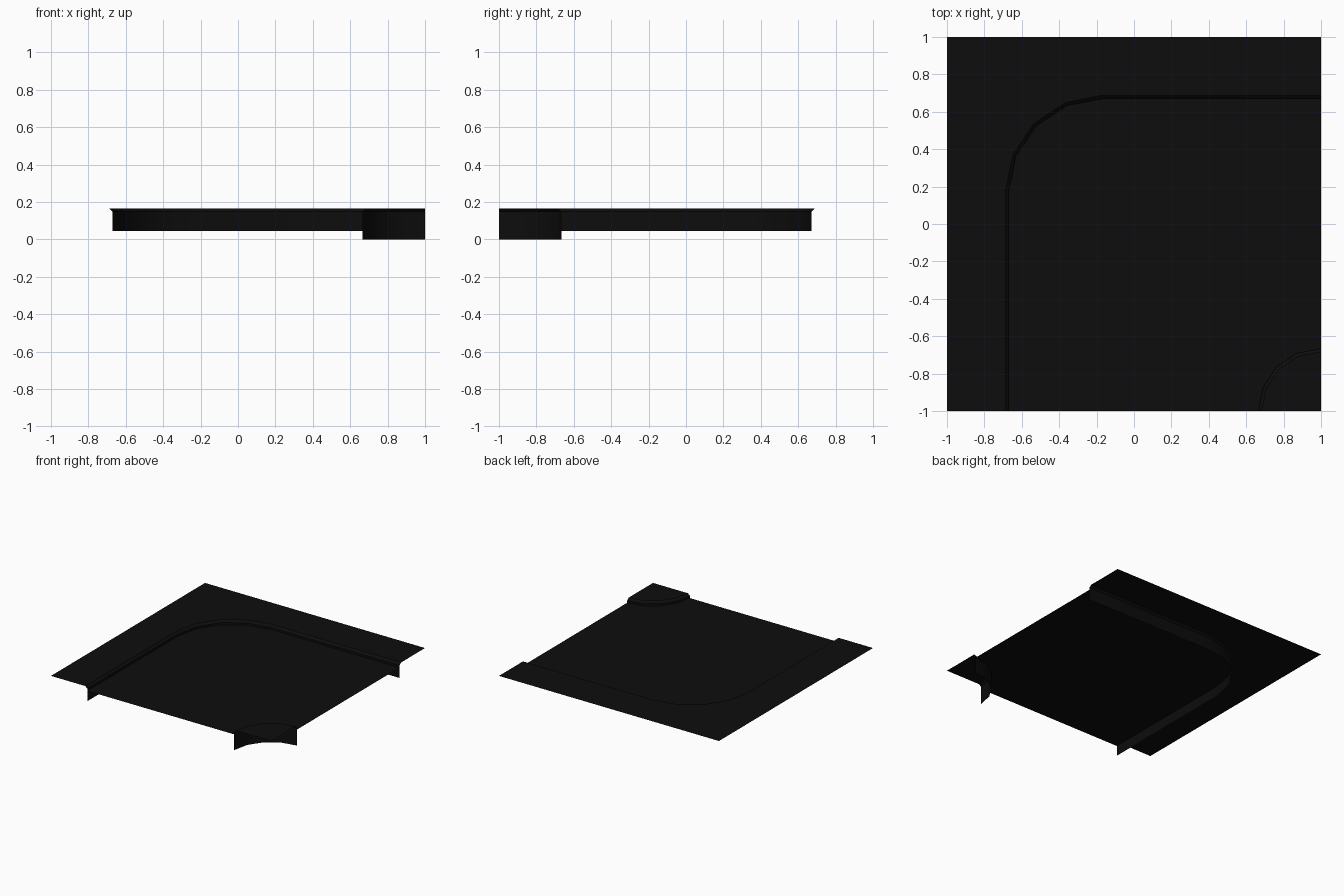
import bpy, bmesh
from math import sin, cos, pi

if "Cube" in bpy.data.objects:
    bpy.data.objects.remove(bpy.data.objects["Cube"])

TOP, BEVEL_Z, ROAD = 0.165, 0.148, 0.13
LIP = 0.018

asphalt = bpy.data.materials.new("dark_paving")
asphalt.diffuse_color = (0.004, 0.004, 0.004, 1)
asphalt.use_nodes = True
asphalt.node_tree.nodes["Principled BSDF"].inputs["Base Color"].default_value = asphalt.diffuse_color


def arc(cx, cy, r, n=4):
    """Quarter arc from the -x side to the +y side."""
    return [(cx - r * cos(pi / 2 * i / n), cy + r * sin(pi / 2 * i / n))
            for i in range(n + 1)]


def outer_path(offset=0):
    """Road's outer edge: straight, quarter turn, straight."""
    e = 0.67 + offset
    return [(-e, -1)] + arc(-0.17, 0.17, 0.5 + offset) + [(1, e)]


def inner_path(offset=0):
    """Road's inside corner edge."""
    return arc(1, -1, 0.335 - offset)


def finish(name, bm):
    me = bpy.data.meshes.new(name)
    bm.to_mesh(me)
    bm.free()
    ob = bpy.data.objects.new(name, me)
    bpy.context.collection.objects.link(ob)
    me.materials.append(asphalt)
    return ob


def sheet(name, pts, z):
    """Thin flat slab surface facing up."""
    bm = bmesh.new()
    f = bm.faces.new([bm.verts.new((x, y, z)) for x, y in pts])
    f.normal_update()
    if f.normal.z < 0:
        f.normal_flip()
    bmesh.ops.triangulate(bm, faces=[f])
    return finish(name, bm)


def kerb(name, path, bottom, flip):
    """Upright kerb face with a small sloped lip at the top."""
    bm = bmesh.new()
    rows = [[bm.verts.new((x, y, z)) for x, y in path(off)]
            for z, off in ((bottom, 0), (BEVEL_Z, 0), (TOP, LIP))]
    for lo, hi in zip(rows, rows[1:]):
        for i in range(len(lo) - 1):
            f = bm.faces.new((lo[i], lo[i + 1], hi[i + 1], hi[i]))
            if flip:
                f.normal_flip()
    ob = finish(name, bm)
    bpy.context.view_layer.objects.active = ob
    ob.select_set(True)
    bpy.ops.object.shade_smooth_by_angle(angle=0.52)
    ob.select_set(False)


# Road surface between the two kerbs
sheet("road", outer_path() + inner_path()[::-1], ROAD)

# Pavements on the outside of the bend and at the inside corner
sheet("outer_pavement", outer_path(LIP) + [(1, 1), (-1, 1), (-1, -1)], TOP)
sheet("corner_pavement", inner_path(LIP) + [(1, -1)], TOP)

# Kerbs
kerb("outer_kerb", outer_path, 0.045, False)
kerb("corner_kerb", inner_path, 0.0, True)
